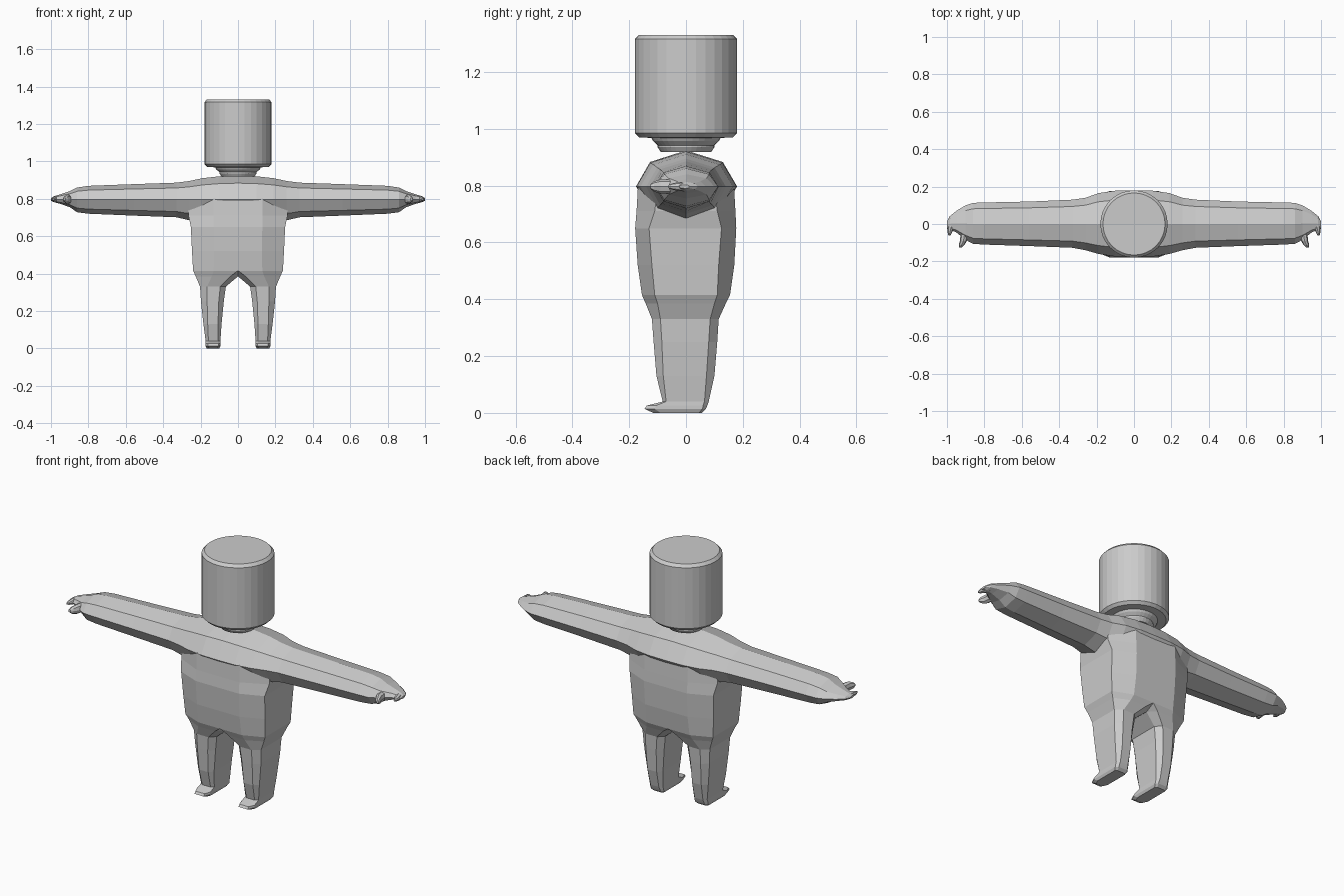
import bpy, bmesh, math

grey = bpy.data.materials.new("plain grey")
grey.diffuse_color = (0.6, 0.6, 0.6, 1)


def make(name, bm):
    bmesh.ops.remove_doubles(bm, verts=bm.verts, dist=0.0005)
    bmesh.ops.recalc_face_normals(bm, faces=bm.faces)
    me = bpy.data.meshes.new(name)
    bm.to_mesh(me)
    bm.free()
    me.materials.append(grey)
    ob = bpy.data.objects.new(name, me)
    bpy.context.collection.objects.link(ob)
    return ob


def loft(bm, rings, cap_start=True, cap_end=True):
    loops = [[bm.verts.new(p) for p in r] for r in rings]
    n = len(loops[0])
    for a, b in zip(loops, loops[1:]):
        for i in range(n):
            j = (i + 1) % n
            bm.faces.new((a[i], a[j], b[j], b[i]))
    if cap_start:
        bm.faces.new(loops[0][::-1])
    if cap_end:
        bm.faces.new(loops[-1])


def mirror_x(bm):
    # drop the faces lying on the centre plane, then copy to the other side
    flat = [f for f in bm.faces if all(abs(v.co.x) < 1e-5 for v in f.verts)]
    bmesh.ops.delete(bm, geom=flat, context='FACES')
    dup = bmesh.ops.duplicate(bm, geom=bm.verts[:] + bm.edges[:] + bm.faces[:])["geom"]
    for v in dup:
        if isinstance(v, bmesh.types.BMVert):
            v.co.x *= -1
    bmesh.ops.reverse_faces(bm, faces=[f for f in dup if isinstance(f, bmesh.types.BMFace)])


# Torso and legs: z, inner x, front inner x, front outer x, outer x,
# front y, back y, side front y, side back y
rows = [
    (0.80, 0, 0, 0.13, 0.27, -0.169, 0.169, -0.10, 0.10),
    (0.71, 0, 0, 0.13, 0.265, -0.174, 0.174, -0.11, 0.11),
    (0.65, 0, 0, 0.13, 0.252, -0.179, 0.177, -0.13, 0.125),
    (0.52, 0, 0, 0.128, 0.246, -0.170, 0.170, -0.12, 0.115),
    (0.415, 0, 0, 0.13, 0.240, -0.155, 0.155, -0.11, 0.11),
    (0.385, 0, 0.04, 0.14, 0.226, -0.142, 0.140, -0.10, 0.10),
    (0.33, 0.065, 0.095, 0.165, 0.203, -0.120, 0.115, -0.09, 0.085),
    (0.25, 0.076, 0.103, 0.165, 0.198, -0.114, 0.110, -0.085, 0.08),
    (0.13, 0.088, 0.107, 0.162, 0.185, -0.104, 0.100, -0.08, 0.072),
    (0.04, 0.094, 0.108, 0.158, 0.173, -0.082, 0.080, -0.07, 0.065),
    (0.026, 0.093, 0.105, 0.160, 0.174, -0.138, 0.075, -0.105, 0.06),
    (0.014, 0.093, 0.105, 0.160, 0.174, -0.146, 0.070, -0.11, 0.058),
    (0.0, 0.100, 0.110, 0.155, 0.167, -0.115, 0.055, -0.09, 0.045),
]
bm = bmesh.new()
loft(bm, [[(fi, f, z), (fo, f, z), (xo, sf, z), (xo, sb, z),
           (fo, b, z), (fi, b, z), (xi, sb, z), (xi, sf, z)]
          for z, xi, fi, fo, xo, f, b, sf, sb in rows])
mirror_x(bm)
body = make("body", bm)

# Arms: x, front y, back y, top z, bottom z
arm_rows = [
    (0.00, -0.176, 0.180, 0.924, 0.68),
    (0.10, -0.174, 0.178, 0.920, 0.68),
    (0.19, -0.160, 0.165, 0.910, 0.68),
    (0.26, -0.140, 0.140, 0.895, 0.685),
    (0.33, -0.127, 0.130, 0.886, 0.701),
    (0.56, -0.118, 0.120, 0.878, 0.710),
    (0.80, -0.110, 0.115, 0.869, 0.720),
    (0.86, -0.106, 0.113, 0.860, 0.728),
    (0.90, -0.085, 0.100, 0.840, 0.755),
    (0.95, -0.045, 0.070, 0.824, 0.773),
    (0.985, -0.03, 0.042, 0.813, 0.782),
    (1.00, -0.025, 0.012, 0.803, 0.790),
]
MID = 0.797


def arm_ring(x, f, b, t, u):
    up, dn = MID + 0.68 * (t - MID), MID + 0.68 * (u - MID)
    return [(x, 0.1 * (f + b), t), (x, f * 0.72, up), (x, f, MID), (x, f * 0.72, dn),
            (x, 0.1 * (f + b), u), (x, b * 0.72, dn), (x, b, MID), (x, b * 0.72, up)]


bm = bmesh.new()
loft(bm, [arm_ring(*r) for r in arm_rows], cap_start=False)
mirror_x(bm)
arms = make("arms", bm)

# Join the arms into the torso as one skin
mod = body.modifiers.new("join", 'BOOLEAN')
mod.operation = 'UNION'
mod.solver = 'EXACT'
mod.object = arms
bpy.context.view_layer.objects.active = body
bpy.ops.object.modifier_apply(modifier="join")
bpy.data.objects.remove(arms)

# Fingers: short tapered tubes pointing forward from each hand
bm = bmesh.new()
for path in ([(0.905, -0.05, 0.022, 0.025), (0.912, -0.09, 0.019, 0.025),
              (0.922, -0.113, 0.015, 0.018), (0.928, -0.125, 0.007, 0.008)],
             [(0.970, 0.01, 0.022, 0.018), (0.980, -0.025, 0.016, 0.016),
              (0.985, -0.048, 0.011, 0.011), (0.987, -0.062, 0.005, 0.005)]):
    loft(bm, [[(x + rx * math.cos(a), y, MID + rz * math.sin(a))
               for a in (k * math.tau / 8 for k in range(8))] for x, y, rx, rz in path])
mirror_x(bm)
make("fingers", bm)

# Head: bevelled cylinder with a stepped neck
SEG = 32
profile = [(0.088, 0.918), (0.100, 0.936), (0.100, 0.942), (0.116, 0.957), (0.122, 0.968),
           (0.165, 0.970), (0.180, 0.985), (0.180, 1.316), (0.166, 1.331)]
bm = bmesh.new()
loft(bm, [[(r * math.cos(k * math.tau / SEG), r * math.sin(k * math.tau / SEG), z)
           for k in range(SEG)] for r, z in profile])
make("head", bm)
